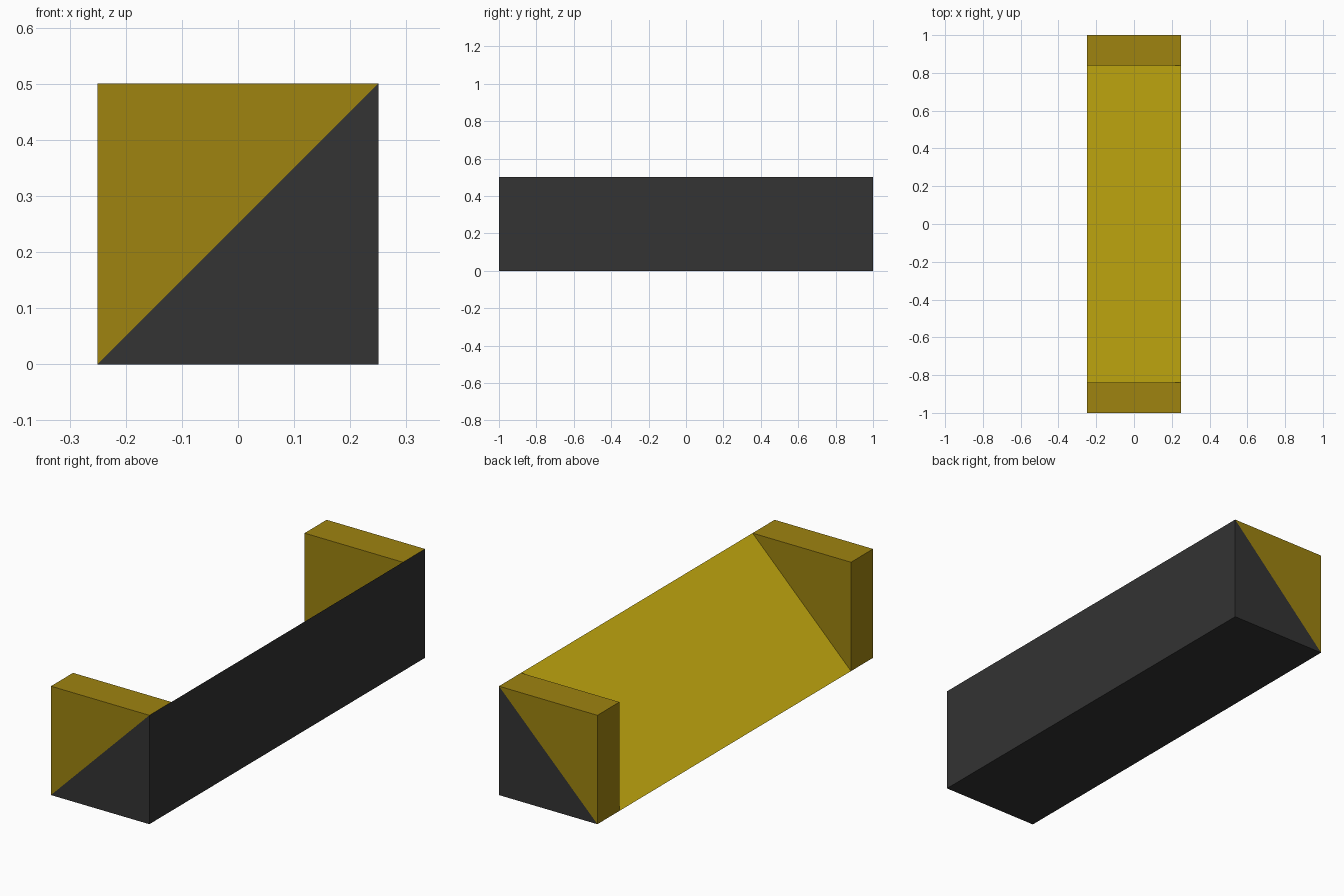
import bpy
import bmesh

cube = bpy.data.objects.get("Cube")
if cube:
    bpy.data.objects.remove(cube, do_unlink=True)

HALF, HEIGHT, LENGTH, CAP = 0.25, 0.5, 2.0, 0.16


def material(name, rgb):
    mat = bpy.data.materials.new(name)
    mat.use_nodes = True
    mat.diffuse_color = (*rgb, 1)
    mat.node_tree.nodes["Principled BSDF"].inputs["Base Color"].default_value = (*rgb, 1)
    return mat


charcoal = material("charcoal", (0.033, 0.033, 0.033))
bright_yellow = material("bright_yellow", (0.63, 0.46, 0.006))
dark_gold = material("dark_gold", (0.342, 0.229, 0.005))


def prism(name, profile, y_start, length, mats):
    """Extrude an x-z profile along y."""
    bm = bmesh.new()
    face = bm.faces.new([bm.verts.new((x, y_start, z)) for x, z in profile])
    result = bmesh.ops.extrude_face_region(bm, geom=[face])
    moved = [v for v in result["geom"] if isinstance(v, bmesh.types.BMVert)]
    bmesh.ops.translate(bm, verts=moved, vec=(0, length, 0))
    bmesh.ops.recalc_face_normals(bm, faces=bm.faces)
    # The sloping face takes the second material, if there is one
    for f in bm.faces:
        f.normal_update()
        if len(mats) > 1 and f.normal.x < -0.5 and f.normal.z > 0.5:
            f.material_index = 1
    mesh = bpy.data.meshes.new(name)
    bm.to_mesh(mesh)
    bm.free()
    for mat in mats:
        mesh.materials.append(mat)
    obj = bpy.data.objects.new(name, mesh)
    bpy.context.collection.objects.link(obj)
    return obj


# Long wedge with a bright slope
low, right, top = (-HALF, 0), (HALF, 0), (HALF, HEIGHT)
prism("wedge_body", [low, right, top], -LENGTH / 2, LENGTH, [charcoal, bright_yellow])

# Triangular end blocks that square off the wedge
for name, start in (("front_end_block", -LENGTH / 2), ("back_end_block", LENGTH / 2 - CAP)):
    prism(name, [low, top, (-HALF, HEIGHT)], start, CAP, [dark_gold])
